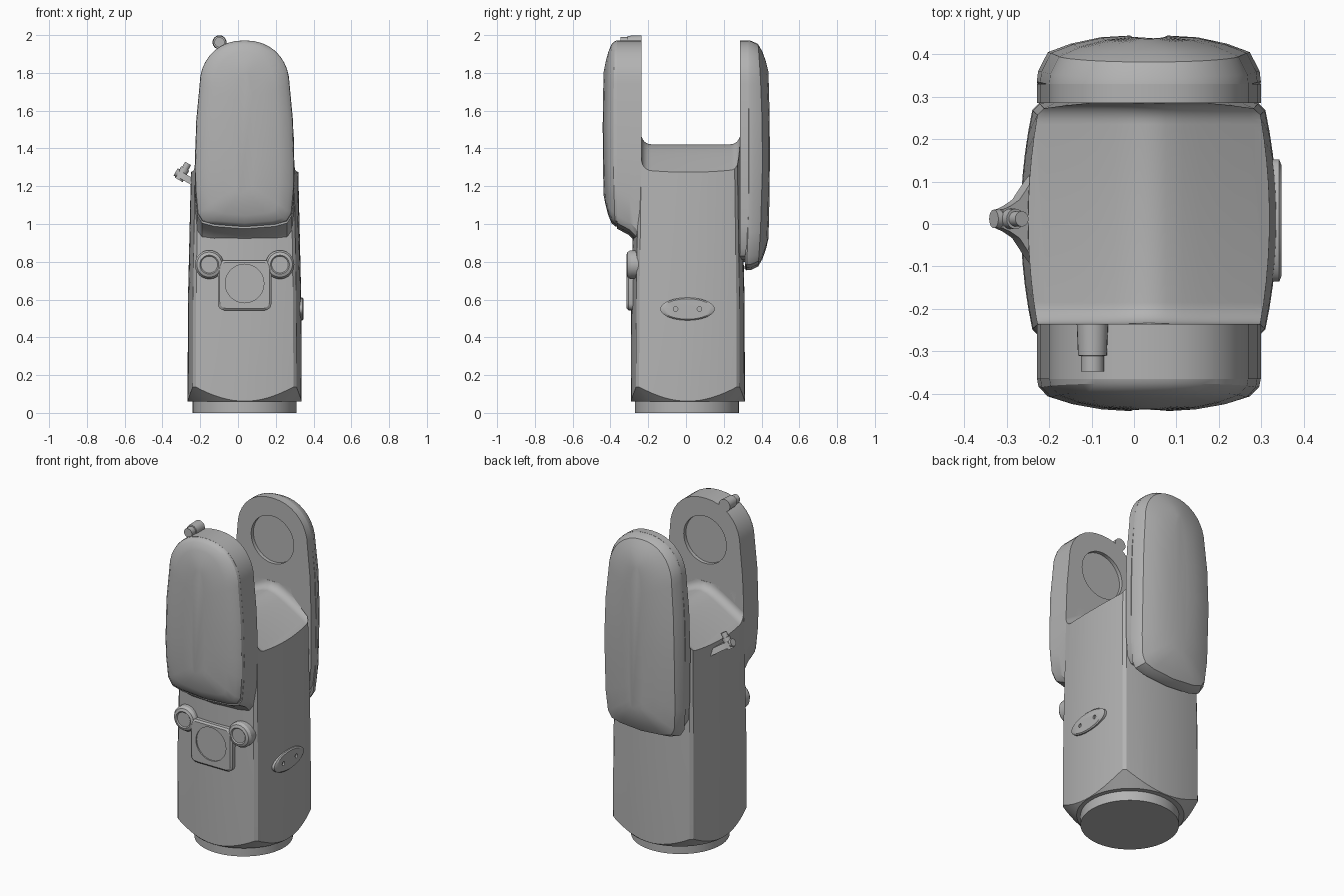
import bpy, bmesh, math
from mathutils import Vector

if "Cube" in bpy.data.objects:
    bpy.data.objects.remove(bpy.data.objects["Cube"])

CX, CY = 0.035, 0.01

grey = bpy.data.materials.new("plain grey")
grey.use_nodes = True
grey.diffuse_color = (0.45, 0.45, 0.45, 1)
grey.node_tree.nodes["Principled BSDF"].inputs["Base Color"].default_value = (0.45, 0.45, 0.45, 1)


def loft(name, rings):
    """Skin a stack of equal-length closed rings and cap both ends."""
    bm = bmesh.new()
    rows = [[bm.verts.new(p) for p in ring] for ring in rings]
    n = len(rows[0])
    for a, b in zip(rows, rows[1:]):
        for i in range(n):
            j = (i + 1) % n
            bm.faces.new((a[i], a[j], b[j], b[i]))
    bm.faces.new(rows[0][::-1])
    bm.faces.new(rows[-1])
    bmesh.ops.recalc_face_normals(bm, faces=bm.faces)
    mesh = bpy.data.meshes.new(name)
    bm.to_mesh(mesh)
    bm.free()
    ob = bpy.data.objects.new(name, mesh)
    bpy.context.collection.objects.link(ob)
    mesh.materials.append(grey)
    return ob


def turned(name, origin, axis, profile, n=40, stretch=1.0):
    """Revolve (distance along axis, radius) pairs around an axis."""
    axis = Vector(axis).normalized()
    u = axis.cross(Vector((0, 0, 1)) if abs(axis.z) < 0.9 else Vector((1, 0, 0))).normalized()
    v = axis.cross(u)
    angles = [2 * math.pi * i / n for i in range(n)]
    return loft(name, [[Vector(origin) + axis * d + u * (r * stretch * math.cos(a)) + v * (r * math.sin(a))
                        for a in angles] for d, r in profile])


def boolean(ob, cutter, operation):
    mod = ob.modifiers.new("cut", "BOOLEAN")
    mod.operation, mod.object, mod.solver = operation, cutter, "EXACT"
    bpy.context.view_layer.objects.active = ob
    bpy.ops.object.modifier_apply(modifier=mod.name)
    bpy.data.objects.remove(cutter)


# Body: a tapering square column with bowed sides
def body_ring(z, corner, middle, steps=10):
    pts = []
    for side in range(4):
        a = side * math.pi / 2
        for i in range(steps + 1):
            t = (-1 + 2 * i / steps) * 0.95
            x, y = t * corner, -(corner + (middle - corner) * (1 - t * t))
            pts.append((CX + x * math.cos(a) - y * math.sin(a), CY + x * math.sin(a) + y * math.cos(a), z))
    return pts


body = loft("body", [body_ring(0.06, 0.272, 0.302), body_ring(0.6, 0.27, 0.3), body_ring(1.46, 0.258, 0.28)])
boolean(body, turned("cone_cutter", (CX, CY, 0.06), (0, 0, 1), [(0, 0.3), (1.9, 2.2)], 64), "INTERSECT")


# Saddle between the arms: rounded slot over a ridged floor
def slot_ring(x):
    d = abs(x - CX)
    floor = 1.422 - 0.62 * max(0, math.sqrt(d * d + 0.0025) - 0.05)
    y0, y1, r = -0.235, 0.285, 0.05
    pts = [(x, y1, 2.2), (x, y0, 2.2)]
    for centre, start in ((y0 + r, math.pi), (y1 - r, 1.5 * math.pi)):
        for i in range(7):
            a = start + i * math.pi / 12
            pts.append((x, centre + r * math.cos(a), floor + r + r * math.sin(a)))
    return pts


boolean(body, loft("saddle_cutter", [slot_ring(CX - 0.4 + 0.04 * i) for i in range(21)]), "DIFFERENCE")


# Arms: tongue outlines stacked along y, domed outward
def tongue_ring(y, bottom, inset, side, bow=0.0):
    half = [(0.16, bottom + 0.012), (0.225, bottom + 0.03), (0.25, bottom + 0.07),
            (0.262, bottom + 0.2), (0.264, 1.3), (0.256, 1.55), (0.238, 1.74)]
    for i in range(1, 9):
        a = i * math.pi / 18
        half.append((0.238 * math.cos(a) ** 0.9, 1.74 + 0.232 * math.sin(a)))
    outline = [(0, bottom)] + half + [(0, 1.972)] + [(-x, z) for x, z in reversed(half)]
    mid, tall = (bottom + 1.972) / 2, (1.972 - bottom) / 2
    pts = []
    for x, z in outline:
        x *= 1 - inset / 0.264
        z = mid + (z - mid) * (1 - inset * 0.75 / tall)
        pts.append((CX + x, side * (y - bow * ((z - mid) / tall) ** 2), z))
    return pts


front_arm = loft("front_arm", [tongue_ring(*s, -1) for s in (
    (0.235, 0.87, 0), (0.27, 0.91, 0), (0.30, 0.94, 0), (0.365, 0.975, 0))])
back_arm = loft("back_arm", [tongue_ring(*s, 1) for s in (
    (0.285, 0.8, 0), (0.33, 0.8, 0))])
loft("front_cover", [tongue_ring(y, 0.985, d, -1, b) for y, d, b in (
    (0.355, 0.008, 0), (0.362, 0, 0), (0.385, 0.004, 0.01), (0.408, 0.026, 0.015),
    (0.425, 0.08, 0.018), (0.437, 0.15, 0.02), (0.441, 0.22, 0.012))])
loft("back_cover", [tongue_ring(y, 0.755, d, 1, b) for y, d, b in (
    (0.325, 0.01, 0.015), (0.335, 0, 0.015), (0.36, 0.003, 0.015), (0.405, 0.026, 0.025),
    (0.425, 0.08, 0.025), (0.44, 0.15, 0.025), (0.444, 0.22, 0.015))])

# Round recesses on the inner arm faces
for arm, y in ((front_arm, -0.235), (back_arm, 0.285)):
    boolean(arm, turned("recess_cutter", (CX, y, 1.715), (0, 1, 0), [(-0.022, 0.145), (0.022, 0.145)], 48),
            "DIFFERENCE")

# Base ring under the body
turned("base_disc", (CX, 0.005, 0), (0, 0, 1), [(0, 0.275), (0.065, 0.275)], 64)


# Front sensor panel with a round lens
def panel_ring(y, grow, r=0.035):
    pts = []
    for q, (sx, sz) in enumerate(((1, 1), (-1, 1), (-1, -1), (1, -1))):
        for i in range(5):
            a = (q + i / 4) * math.pi / 2
            pts.append((CX + sx * (0.142 + grow - r) + r * math.cos(a), y,
                        0.675 + sz * (0.132 + grow - r) + r * math.sin(a)))
    return pts


panel = loft("sensor_panel", [panel_ring(-0.25, 0), panel_ring(-0.305, 0), panel_ring(-0.314, -0.01)])
boolean(panel, turned("lens_cutter", (CX, -0.33, 0.685), (0, 1, 0), [(0, 0.102), (0.024, 0.102)]), "DIFFERENCE")

# Round lamps either side of the panel, each with a sunken centre
for side, label in ((1, "left"), (-1, "right")):
    turned(label + "_lamp", (CX + side * 0.187, -0.24, 0.785), (0, -1, 0),
           [(0, 0.076), (0.055, 0.076), (0.07, 0.066), (0.076, 0.05), (0.07, 0.044), (0.07, 0.02)])

# Oval side plate with two screw holes
plate = turned("oval_plate", (0.32, 0.008, 0.55), (1, 0, 0), [(0, 0.06), (0.022, 0.06), (0.028, 0.054)], 48, 2.4)
for y in (-0.055, 0.071):
    boolean(plate, turned("screw_cutter", (0.338, y, 0.55), (1, 0, 0), [(0, 0.012), (0.03, 0.012)], 16), "DIFFERENCE")

# Tilted side bracket with a flared root, bolt and end block
out, up = Vector((-0.87, 0, 0.5)), Vector((0.5, 0, 0.87))
root = Vector((-0.235, 0.012, 1.2))
widths = ((0, 0.12), (0.03, 0.085), (0.06, 0.045), (0.085, 0.03), (0.105, 0.022))
edge = [(d, w) for d, w in widths] + [(d, -w) for d, w in reversed(widths)]
loft("side_bracket", [[root + out * d + Vector((0, w, 0)) + up * h for d, w in edge] for h in (0, 0.035)])
turned("bracket_bolt", root + out * 0.085, up, [(-0.01, 0.024), (0.06, 0.024), (0.06, 0.018), (0.09, 0.018)], 20)
turned("bracket_pin", root + out * 0.09 + up * 0.018, out, [(0, 0.022), (0.03, 0.022)], 16)

# Small knob on top of the front arm
turned("top_knob", (-0.098, -0.235, 1.962), (0, -1, 0),
       [(0, 0.037), (0.075, 0.034), (0.076, 0.027), (0.112, 0.027)], 24)

# Smooth shading with crisp edges
bpy.ops.object.select_all(action="DESELECT")
for ob in bpy.context.collection.objects:
    if ob.type == "MESH":
        ob.select_set(True)
        bpy.context.view_layer.objects.active = ob
bpy.ops.object.shade_smooth_by_angle(angle=math.radians(30))
